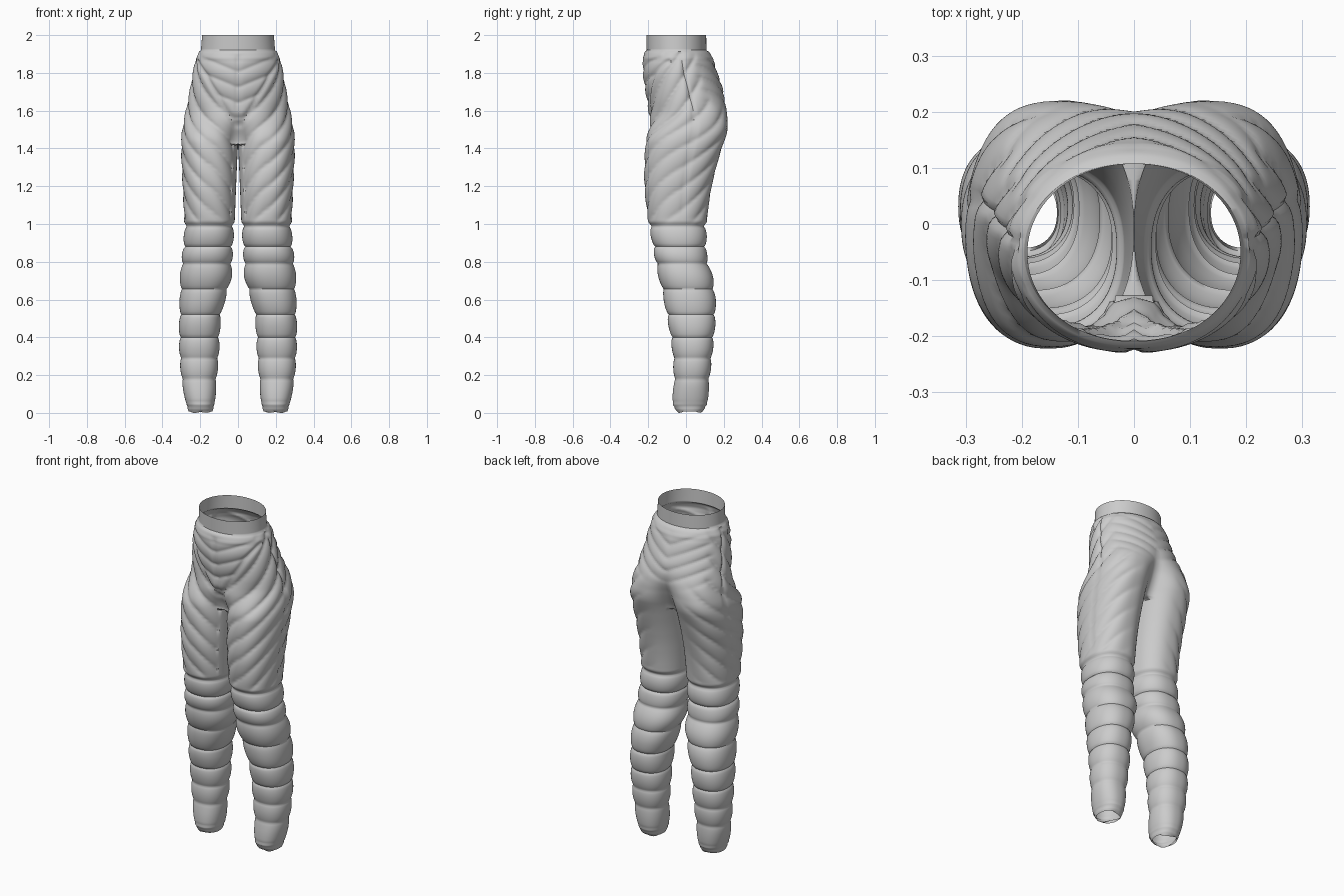
import bpy, bmesh, math

if "Cube" in bpy.data.objects:
    bpy.data.objects.remove(bpy.data.objects["Cube"])

# Outline of one half: z, inner x, outer x, front y, back y
OUTLINE = [
    (0.00, .135, .262, -.045, .085), (0.04, .122, .275, -.075, .115),
    (0.17, .112, .300, -.065, .125), (0.30, .100, .311, -.070, .140),
    (0.42, .095, .314, -.085, .152), (0.52, .088, .312, -.105, .160),
    (0.62, .060, .309, -.122, .158), (0.72, .030, .309, -.147, .145),
    (0.82, .028, .299, -.167, .112), (0.93, .022, .287, -.185, .110),
    (1.00, .018, .285, -.200, .110), (1.10, .014, .289, -.212, .120),
    (1.20, .010, .294, -.222, .136), (1.30, .006, .299, -.222, .160),
    (1.42, .000, .303, -.217, .195), (1.50, .000, .298, -.208, .228),
    (1.60, .000, .278, -.200, .232), (1.70, .000, .258, -.217, .203),
    (1.80, .000, .241, -.232, .167), (1.88, .000, .224, -.230, .143),
    (1.91, .000, .208, -.220, .124), (1.92, .000, .196, -.208, .108),
    (2.00, .000, .190, -.210, .107)]
CREASES = [.03, .18, .29, .40, .52, .655, .79, .88, .985]
ROWS, CROTCH = 250, 178
OUT, RING = 60, 88
BETA = math.radians(55)


def lerp_row(z):
    z = min(max(z, 0), 2)
    for a, b in zip(OUTLINE, OUTLINE[1:]):
        if z <= b[0]:
            f = (z - a[0]) / (b[0] - a[0])
            return [p + (q - p) * f for p, q in zip(a[1:], b[1:])]


def outline(z):
    if z < .05 or z > 1.87:
        return lerp_row(z)
    rows = [lerp_row(z + d) for d in (-.03, -.015, 0, .015, .03)]
    return [sum(c) / 5 for c in zip(*rows)]


def step(a, b, v):
    f = min(max((v - a) / (b - a), 0), 1)
    return f * f * (3 - 2 * f)


def power(v, e):
    return math.copysign(abs(v) ** e, v)


def puff(phase):
    # 0 on a pillow top, 1 in the stitched crease
    return 1 - abs(math.sin(math.pi * phase)) ** .55


def depth(z, t, x):
    """How far the quilting sinks the surface."""
    if z < CREASES[-1]:
        # Stacked pillows of the lower leg
        for a, b in zip(CREASES, CREASES[1:]):
            if a <= z <= b:
                return .017 * puff((z - a) / (b - a))
        return .006
    if z > 1.91:
        return 0
    fade = step(1.91, 1.86, z)
    d = .017 * (1 - step(.985, 1.015, z))
    if t > 1:
        return d
    edge = z - (1.50 + 1.65 * x)
    belly = step(-.01, .02, edge) * step(.42, .34, t)
    back = step(1.58, 1.68, z) * step(.6, .72, t)
    thigh = (1 - belly) * (1 - back) * step(.88, .66, t) * step(.985, 1.05, z)
    # Diagonal thigh quilting, belly panel and lower back chevrons
    d += .011 * thigh * puff((z - .7 * t) / .118)
    d += fade * belly * (.008 * puff((z - .08 * x / .2) / .082)
                         + .006 * math.exp(-(x / .012) ** 2))
    d += .007 * fade * back * puff((z - .45 * x) / .07)
    # Panel border and side seam
    if t < .42:
        d += .008 * math.exp(-(edge / .018) ** 2) * fade
    d += .006 * math.exp(-((t - .53) / .012) ** 2) * step(1., 1.1, z) * fade
    return d


def point(i, k):
    z = 2 * i / ROWS
    inner, outer, yf, yb = outline(z)
    cy, ry = (yf + yb) / 2, (yb - yf) / 2
    cx, rx = (inner + outer) / 2, (outer - inner) / 2
    if k <= OUT:
        t = k / OUT
        a = -math.pi / 2 - BETA + t * (math.pi + 2 * BETA)
    else:
        t = 2
        a = math.pi / 2 + BETA + (k - OUT) / (RING - OUT) * (math.pi - 2 * BETA)
    phi = math.pi * (min(t, 1) - .5)
    # Share of leg shape against torso shape
    w = 1 - step(1.43, 1.60 + .14 * step(.4, .7, t), z) if t <= 1 else 1
    bx, by = outer * max(math.cos(phi), 0) ** .95, math.sin(phi)
    lx, ly = power(math.cos(a), .86), power(math.sin(a), .9)
    x0 = bx * (1 - w) + (cx + rx * lx) * w
    s = 1 - depth(z, t, x0) / .16
    x = bx * s * (1 - w) + (cx + rx * s * lx) * w
    y = cy + ry * s * (by * (1 - w) + ly * w)
    if i >= CROTCH and (k == 0 or k >= OUT):
        x = 0
    if i == 0:
        z += .012 + .012 * math.sin(2 * a + .6)
    return max(x, 0), y, z


# Quilted trousers: one half lofted from the ankle to the waistband
bm = bmesh.new()
rings = [[bm.verts.new(point(i, k)) for k in range(RING)] for i in range(ROWS + 1)]
for i in range(ROWS):
    for k in range(RING):
        if i >= CROTCH and k >= OUT:
            continue
        n = (k + 1) % RING
        bm.faces.new((rings[i][k], rings[i][n], rings[i + 1][n], rings[i + 1][k]))
bmesh.ops.delete(bm, geom=[v for v in bm.verts if not v.link_faces], context='VERTS')
mesh = bpy.data.meshes.new("quilted_trousers")
bm.to_mesh(mesh)
bm.free()
trousers = bpy.data.objects.new("quilted_trousers", mesh)
bpy.context.collection.objects.link(trousers)

# Other half
mirror = trousers.modifiers.new("mirror", 'MIRROR')
mirror.merge_threshold = .0004

bpy.context.view_layer.objects.active = trousers
trousers.select_set(True)
bpy.ops.object.shade_smooth_by_angle(angle=math.radians(50))
